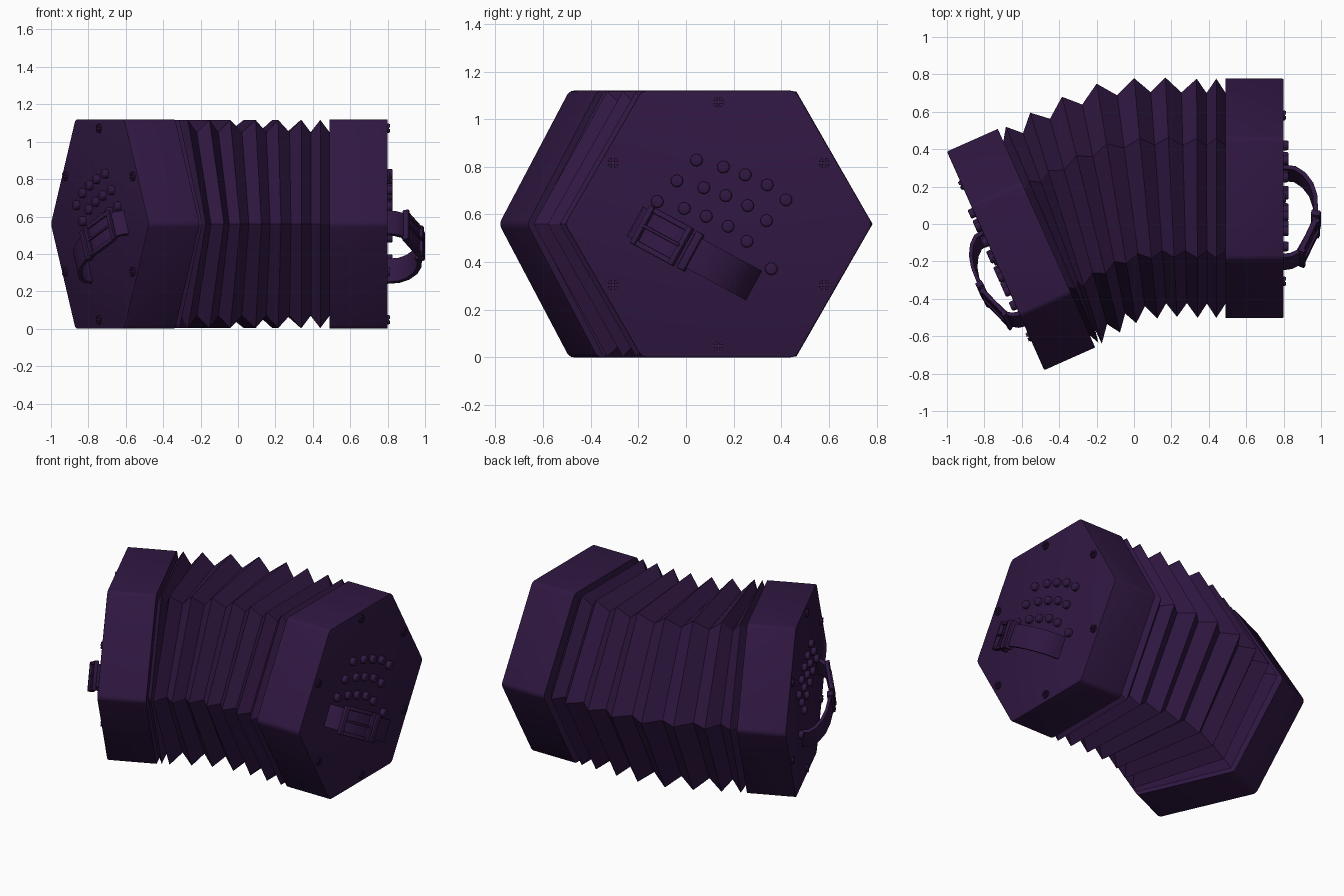
import bpy, bmesh, math
from mathutils import Matrix, Vector

if "Cube" in bpy.data.objects:
    bpy.data.objects.remove(bpy.data.objects["Cube"])

R, ZC = 0.646, 0.56          # hexagon radius and centre height
HEX = [math.radians(60 * i) for i in range(6)]
mat = bpy.data.materials.new("dark_purple")
mat.diffuse_color = (0.03, 0.009, 0.055, 1)
mat.use_nodes = True
mat.node_tree.nodes["Principled BSDF"].inputs["Base Color"].default_value = mat.diffuse_color


def finish(name, bm, M=Matrix(), smooth=True):
    bm.transform(M)
    bmesh.ops.recalc_face_normals(bm, faces=bm.faces[:])
    me = bpy.data.meshes.new(name)
    bm.to_mesh(me)
    bm.free()
    ob = bpy.data.objects.new(name, me)
    me.materials.append(mat)
    bpy.context.collection.objects.link(ob)
    if smooth:
        bpy.ops.object.select_all(action='DESELECT')
        ob.select_set(True)
        bpy.context.view_layer.objects.active = ob
        bpy.ops.object.shade_smooth_by_angle(angle=math.radians(35))
    return ob


def prism(bm, pts, x0, x1):
    """Extrude a (y, z) outline from x0 to x1; returns its side edges and cap edges."""
    a = [bm.verts.new((x0, y, z)) for y, z in pts]
    b = [bm.verts.new((x1, y, z)) for y, z in pts]
    n = len(pts)
    bm.faces.new(a)
    cap = bm.faces.new(b)
    for i in range(n):
        j = (i + 1) % n
        bm.faces.new((a[i], a[j], b[j], b[i]))
    return [bm.edges.get((a[i], b[i])) for i in range(n)], list(cap.edges)


def circle(y, z, r, n=16):
    return [(y + r * math.cos(2 * math.pi * i / n), z + r * math.sin(2 * math.pi * i / n)) for i in range(n)]


def block(bm, c, size, M=Matrix(), bevel=0.006):
    g = bmesh.ops.create_cube(bm, size=1, matrix=M @ Matrix.Translation(c) @ Matrix.Diagonal((*size, 1)))
    edges = list({e for v in g["verts"] for e in v.link_edges})
    bmesh.ops.bevel(bm, geom=edges, offset=bevel, segments=2, affect='EDGES', profile=0.5)


def build_end(side, M, thick, arch):
    # hexagonal end box with softened corners
    bm = bmesh.new()
    sides, cap = prism(bm, [(R * math.cos(a), ZC + R * math.sin(a)) for a in HEX], -thick, 0)
    bmesh.ops.bevel(bm, geom=sides, offset=0.02, segments=3, affect='EDGES', profile=0.5)
    rim = [e for e in bm.edges if all(abs(v.co.x) < 1e-5 for v in e.verts)]
    bmesh.ops.bevel(bm, geom=rim, offset=0.006, segments=2, affect='EDGES', profile=0.5)
    finish(side + "_end_box", bm, M)

    # three slanted rows of buttons plus one thumb button
    bm = bmesh.new()
    row = [(-0.093, 0.828), (0.02, 0.799), (0.112, 0.766), (0.204, 0.724), (0.283, 0.661)]
    spots = [(y - 0.082 * k, z - 0.087 * k) for k in range(3) for y, z in row] + [(0.221, 0.372)]
    for y, z in spots:
        _, cap = prism(bm, circle(y, z, 0.026), -0.01, 0.027)
        bmesh.ops.bevel(bm, geom=cap, offset=0.009, segments=3, affect='EDGES', profile=0.5)
    finish(side + "_buttons", bm, M)

    # six cross-head screws
    bm = bmesh.new()
    for a in HEX:
        y, z = 0.512 * math.sin(a), ZC + 0.512 * math.cos(a)
        prism(bm, circle(y, z, 0.026), -0.005, 0.006)
        for q in range(4):
            t = [math.radians(90 * q + d) for d in (12, 34, 56, 78)]
            m = math.radians(90 * q + 45)
            pts = [(y + 0.006 * math.cos(m), z + 0.006 * math.sin(m))]
            pts += [(y + 0.023 * math.cos(b), z + 0.023 * math.sin(b)) for b in t]
            prism(bm, pts, 0.0, 0.013)
    finish(side + "_screws", bm, M)

    # hand strap frame: x along the strap, y across it, z away from the box
    c, s = math.cos(math.radians(28.4)), math.sin(math.radians(28.4))
    S = Matrix(((0, 0, 1, 0), (c, s, 0, -0.315), (-s, c, 0, 0.552), (0, 0, 0, 1)))
    S = M @ S @ Matrix.Diagonal((1, 1, arch, 1))

    # arched strap
    path = [Vector(p) for p in ((-0.03, -0.01), (-0.022, 0.04), (0.0, 0.08), (0.09, 0.125), (0.17, 0.158),
                                (0.26, 0.172), (0.34, 0.168), (0.41, 0.148), (0.47, 0.108), (0.505, 0.06), (0.515, -0.01))]
    bm = bmesh.new()
    rings = []
    for i, p in enumerate(path):
        t = (path[min(i + 1, len(path) - 1)] - path[max(i - 1, 0)]).normalized()
        n = Vector((-t.y, t.x)) * 0.012
        rings.append([bm.verts.new((p.x + k * n.x, w, p.y + k * n.y))
                      for w, k in ((-0.07, -1), (0.07, -1), (0.07, 1), (-0.07, 1))])
    for a, b in zip(rings, rings[1:]):
        for i in range(4):
            j = (i + 1) % 4
            bm.faces.new((a[i], a[j], b[j], b[i]))
    bm.faces.new(rings[0])
    bm.faces.new(rings[-1])
    finish(side + "_hand_strap", bm, S)

    # buckle frame, prong and keeper loop
    bm = bmesh.new()
    B = Matrix.Translation((0.09, 0, 0.132)) @ Matrix.Rotation(math.radians(-23), 4, 'Y')
    for k in (-1, 1):
        block(bm, (0, 0.078 * k, 0), (0.21, 0.024, 0.03), B)
        block(bm, (0.098 * k, 0, 0.006), (0.026, 0.18, 0.034), B)
    block(bm, (0, 0, 0.02), (0.19, 0.014, 0.014), B, 0.004)
    K = Matrix.Translation((0.225, 0, 0.172)) @ Matrix.Rotation(math.radians(-10), 4, 'Y')
    block(bm, (0, 0, 0), (0.035, 0.175, 0.05), K)
    finish(side + "_buckle", bm, S)


ang = math.radians(24)
ca, sa = math.cos(ang), math.sin(ang)
M_right = Matrix.Translation((0.80, 0.137, 0))
M_left = Matrix(((-ca, -sa, 0, -0.74), (-sa, ca, 0, -0.197), (0, 0, 1, 0), (0, 0, 0, 1)))
build_end("right", M_right, 0.31, 1.0)
build_end("left", M_left, 0.298, 0.75)

# bellows: back and front tips of each fold, seen from above
peaks = [((0.44, 0.777), (0.44, -0.502)), ((0.335, 0.777), (0.34, -0.502)),
         ((0.168, 0.783), (0.23, -0.497)), ((0.0, 0.78), (0.125, -0.505)),
         ((-0.2, 0.75), (0.012, -0.53)), ((-0.385, 0.68), (-0.075, -0.58)),
         ((-0.555, 0.595), (-0.172, -0.64)), ((-0.685, 0.52), (-0.19, -0.635))]
peaks = [(Vector(b), Vector(f)) for b, f in peaks]
first = (Vector((0.49, 0.777)), Vector((0.49, -0.502)))
last = tuple((M_left @ Vector((-0.295, u, 0))).to_2d() for u in (0.64, -0.64))
stops = [(first, 0.88)]
for i, p in enumerate(peaks):
    stops.append((p, 1.0))
    if i + 1 < len(peaks):
        q = peaks[i + 1]
        stops.append((((p[0] + q[0]) / 2, (p[1] + q[1]) / 2), 0.88))
stops.append((last, 0.88))

bm = bmesh.new()
rings = []
for (b, f), k in stops:
    mid, half = (b + f) / 2, (b - f) / 2 * k
    rings.append([bm.verts.new((*(mid + half * math.cos(a)), ZC + 0.643 * k * math.sin(a))) for a in HEX])
for a, b in zip(rings, rings[1:]):
    for i in range(6):
        j = (i + 1) % 6
        bm.faces.new((a[i], a[j], b[j], b[i]))
bm.faces.new(rings[0])
bm.faces.new(rings[-1])
finish("bellows", bm, smooth=False)
